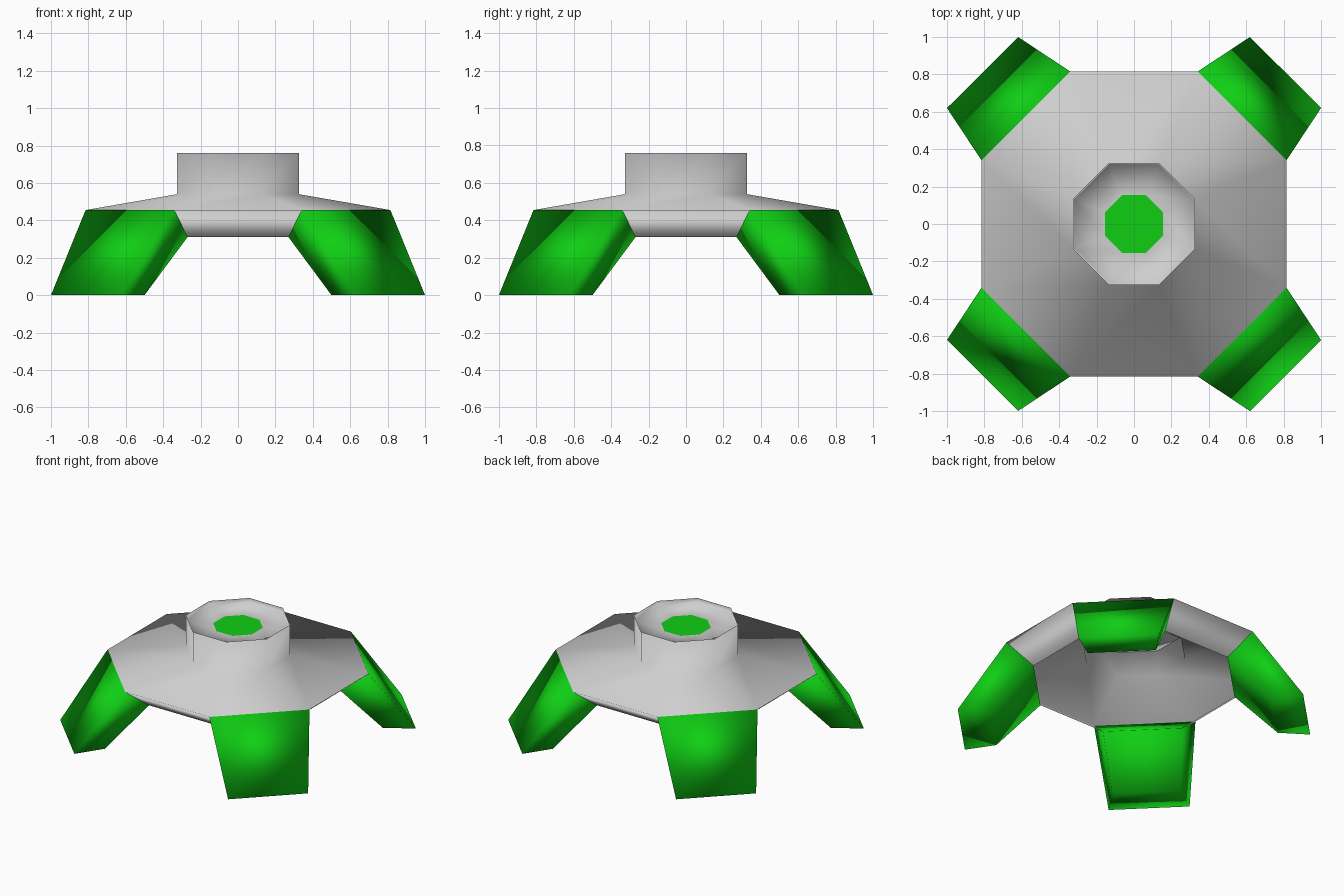
import bpy
import bmesh
from mathutils import Matrix
from math import pi

if "Cube" in bpy.data.objects:
    bpy.data.objects.remove(bpy.data.objects["Cube"], do_unlink=True)


def make_material(name, color):
    mat = bpy.data.materials.new(name)
    mat.use_nodes = True
    mat.diffuse_color = color
    mat.node_tree.nodes["Principled BSDF"].inputs["Base Color"].default_value = color
    return mat


grey = make_material("grey_shell", (0.62, 0.62, 0.62, 1))
green = make_material("bright_green", (0.005, 0.62, 0.007, 1))


def make_object(name, bm, materials):
    mesh = bpy.data.meshes.new(name)
    for face in bm.faces:
        face.smooth = True
    bm.to_mesh(mesh)
    bm.free()
    for mat in materials:
        mesh.materials.append(mat)
    obj = bpy.data.objects.new(name, mesh)
    bpy.context.collection.objects.link(obj)
    return obj


def octagon(bm, a, b, z):
    """Ring of eight corners; a is half the flat side, b its distance."""
    points = [(b, -a), (b, a), (a, b), (-a, b),
              (-b, a), (-b, -a), (-a, -b), (a, -b)]
    return [bm.verts.new((x, y, z)) for x, y in points]


# Hollow body: lower lip, sloped deck, hub wall, recessed hub top
bm = bmesh.new()
profile = [(0.27, 0.64, 0.31), (0.34, 0.815, 0.455), (0.135, 0.325, 0.54),
           (0.135, 0.325, 0.76), (0.132, 0.319, 0.72), (0.064, 0.155, 0.72)]
rings = [octagon(bm, *p) for p in profile]
for level, (low, high) in enumerate(zip(rings, rings[1:])):
    for i in range(8):
        if level == 0 and i % 2:
            continue  # the legs fill these lip sides
        j = (i + 1) % 8
        bm.faces.new((low[i], low[j], high[j], high[i]))

# Green cap in the middle of the hub
bm.faces.new(rings[-1]).material_index = 1
make_object("body", bm, [grey, green])

# Splayed legs: four edges joined into a tapered box, turned to each corner
leg_edges = [(0.34, 0.815, 0.455), (0.62, 1.0, 0.0),
             (0.50, 0.82, 0.0), (0.27, 0.64, 0.31)]
corners = ["back_left", "back_right", "front_right", "front_left"]
for turn, corner in enumerate(corners):
    bm = bmesh.new()
    side_a = [bm.verts.new((b, a, z)) for a, b, z in leg_edges]
    side_b = [bm.verts.new((a, b, z)) for a, b, z in leg_edges]
    for i in range(4):
        j = (i + 1) % 4
        bm.faces.new((side_a[j], side_b[j], side_b[i], side_a[i]))
    bm.faces.new(side_a)
    bm.faces.new(side_b)
    bmesh.ops.recalc_face_normals(bm, faces=bm.faces)
    bm.transform(Matrix.Rotation(turn * pi / 2, 4, "Z"))
    make_object(corner + "_leg", bm, [green])
